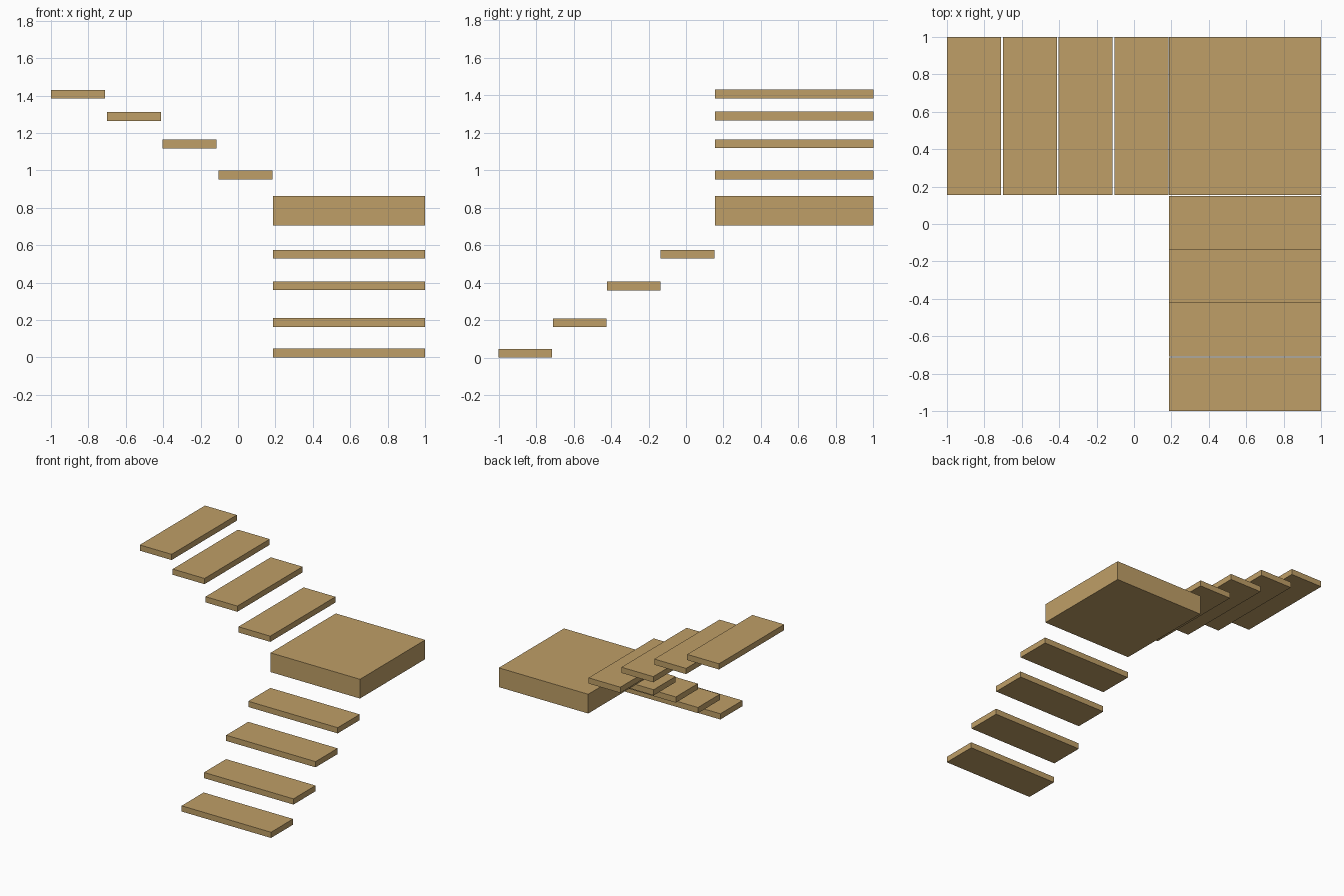
import bpy
import bmesh

if "Cube" in bpy.data.objects:
    bpy.data.objects.remove(bpy.data.objects["Cube"])

# Single wood colour
wood = bpy.data.materials.new("oak_wood")
wood.diffuse_color = (0.52, 0.345, 0.135, 1.0)
wood.use_nodes = True
wood.node_tree.nodes["Principled BSDF"].inputs["Base Color"].default_value = wood.diffuse_color


def box(name, x, y, z):
    """Axis-aligned box from (min, max) ranges."""
    bm = bmesh.new()
    bmesh.ops.create_cube(bm, size=1.0)
    for v in bm.verts:
        v.co = [r[0] if c < 0 else r[1] for c, r in zip(v.co, (x, y, z))]
    mesh = bpy.data.meshes.new(name)
    bm.to_mesh(mesh)
    bm.free()
    mesh.materials.append(wood)
    obj = bpy.data.objects.new(name, mesh)
    bpy.context.collection.objects.link(obj)


FLIGHT_X = (0.188, 1.0)    # width of the lower flight
FLIGHT_Y = (0.154, 1.0)    # width of the upper flight
THICK = 0.047

# Corner landing
box("landing", FLIGHT_X, FLIGHT_Y, (0.704, 0.862))

# Lower flight, rising towards the back
for i, (y0, z0) in enumerate([(-1.0, 0.0), (-0.709, 0.163),
                              (-0.422, 0.359), (-0.135, 0.528)]):
    box(f"lower_tread_{i + 1}", FLIGHT_X, (y0, y0 + 0.286), (z0, z0 + THICK))

# Upper flight, rising towards the left
for i, (x0, z0) in enumerate([(-0.104, 0.951), (-0.403, 1.118),
                              (-0.701, 1.265), (-1.0, 1.383)]):
    box(f"upper_tread_{i + 1}", (x0, x0 + 0.289), FLIGHT_Y, (z0, z0 + THICK))
